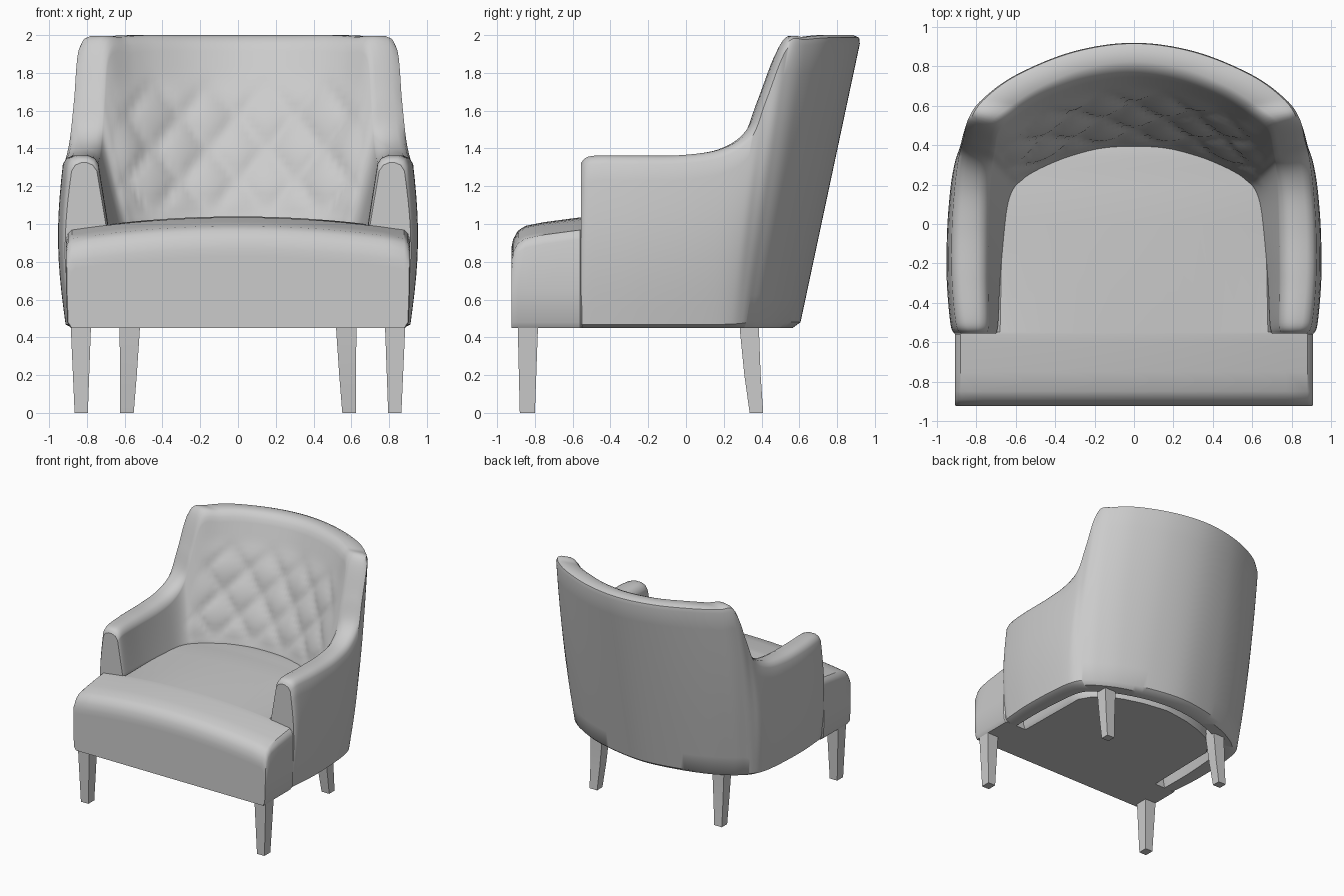
import bpy, bmesh, math
from mathutils import Vector

if "Cube" in bpy.data.objects:
    bpy.data.objects.remove(bpy.data.objects["Cube"])


def loft(name, rings, angle=40):
    """Skin a list of closed rings and cap both ends."""
    bm = bmesh.new()
    rows = [[bm.verts.new(p) for p in ring] for ring in rings]
    n = len(rows[0])
    for a, b in zip(rows, rows[1:]):
        for i in range(n):
            j = (i + 1) % n
            bm.faces.new((a[i], a[j], b[j], b[i]))
    bm.faces.new(rows[0])
    bm.faces.new(rows[-1][::-1])
    bmesh.ops.recalc_face_normals(bm, faces=bm.faces)
    mesh = bpy.data.meshes.new(name)
    bm.to_mesh(mesh)
    bm.free()
    ob = bpy.data.objects.new(name, mesh)
    bpy.context.collection.objects.link(ob)
    bpy.ops.object.select_all(action='DESELECT')
    ob.select_set(True)
    bpy.context.view_layer.objects.active = ob
    if angle:
        bpy.ops.object.shade_smooth_by_angle(angle=math.radians(angle))
    return ob


def spline(rows, steps):
    """Catmull-Rom through rows of numbers."""
    out = []
    for k in range(len(rows) - 1):
        a, b = rows[max(k - 1, 0)], rows[k]
        c, d = rows[k + 1], rows[min(k + 2, len(rows) - 1)]
        for s in range(steps):
            t = s / steps
            out.append([q + 0.5 * t * (r - p + t * (2*p - 5*q + 4*r - w + t * (3*(q - r) + w - p)))
                        for p, q, r, w in zip(a, b, c, d)])
    return out + [list(rows[-1])]


# Arms and back: stations from the arm front to the back centre
# outer bottom xy, outer top xy, inner top xy, inner at seat level xy, height
half = [
    (.885, -.555, .875, -.555, .755, -.555, .70, -.555, 1.325),
    (.895, -.50, .90, -.50, .745, -.50, .69, -.50, 1.36),
    (.91, -.28, .92, -.28, .75, -.28, .68, -.28, 1.362),
    (.905, -.05, .92, -.02, .75, -.02, .66, -.05, 1.365),
    (.89, .13, .905, .20, .745, .18, .64, .10, 1.40),
    (.87, .23, .885, .35, .735, .31, .61, .18, 1.50),
    (.84, .29, .865, .43, .72, .39, .57, .22, 1.70),
    (.80, .33, .84, .54, .69, .50, .53, .25, 1.97),
    (.72, .39, .77, .64, .57, .60, .45, .29, 1.99),
    (.55, .48, .60, .765, .43, .68, .33, .335, 2.0),
    (.30, .56, .31, .885, .23, .75, .17, .375, 2.0),
    (0, .60, 0, .93, 0, .78, 0, .385, 2.0),
]
mirror = [tuple(-v if i in (0, 2, 4, 6) else v for i, v in enumerate(r)) for r in half[-2::-1]]
BASE, SEAT, R = .45, 1.0, .045


def tuft(x, z):
    """Diamond quilting depth on the inside of the back."""
    window = max(0, min(1, (.66 - abs(x)) / .12)) * max(0, min(1, (1.78 - z) / .15, (z - 1.05) / .1))
    a, b = x / .3 + (z - 1.4) / .34, x / .3 - (z - 1.4) / .34
    f = abs(math.sin(math.pi * (a + .5) / 1)) * abs(math.sin(math.pi * (b + .5) / 1))
    return window * (.035 * math.sqrt(f) - .012)


def shell_ring(row):
    ob, ot, it, ib = (Vector(row[i:i + 2]) for i in (0, 2, 4, 6))
    h = row[8]
    across = (it - ot).normalized()

    def outer(z):
        t = (z - BASE) / (h - BASE)
        p = ob.lerp(ot, t)
        p.x *= 1 + .04 * math.sin(math.pi * t)
        return p

    def inner(z):
        return ib.lerp(it, (z - SEAT) / (h - SEAT))

    pts = [(ob + across * .035, BASE)]
    pts += [(outer(z), z) for z in (BASE + (h - R - BASE) * (.02 + .98 * k / 10) for k in range(11))]
    pts += [(outer(h) + across * R * .3, h - R * .3), (outer(h) + across * R, h)]
    pts += [(it - across * R, h), (it - across * R * .3, h - R * .3)]
    for k in range(25):
        z = h - R - (h - R - SEAT) * k / 24
        p = inner(z)
        if p.y > .2:
            p.y -= tuft(p.x, z)
        pts.append((p, z))
    pts += [(ib, .9), (ob.lerp(ib, .55), BASE)]
    return [(p.x, p.y, z) for p, z in pts]


loft("arms_and_back", [shell_ring(r) for r in spline(half + mirror, 8)])

# Seat: sections along y with half width and crown height
seat = [(-.925, .89, .83), (-.925, .905, .87), (-.915, .91, .92), (-.89, .91, .965), (-.85, .91, .99),
        (-.75, .91, 1.01), (-.6, .91, 1.03), (-.56, .91, 1.035), (-.55, .90, 1.035),
        (-.548, .71, 1.035), (0, .70, 1.04), (.1, .70, 1.04), (.2, .64, 1.035), (.28, .55, 1.03),
        (.34, .42, 1.03), (.39, .25, 1.025), (.42, .05, 1.02)]


def seat_ring(y, w, top):
    crown = lambda x: top - .07 * (x / .9) ** 2
    side = crown(w)
    right = [(w - .025, BASE), (w - .006, BASE + .03), (w, .65), (w, side - .045), (w - .01, side - .015)]
    n = 16
    arch = [(x, crown(x)) for x in ((w - .03) * (1 - 2 * k / n) for k in range(n + 1))]
    return [(x, y, z) for x, z in right + arch + [(-x, z) for x, z in right[::-1]]]


loft("seat", [seat_ring(*s) for s in seat], 35)

# Legs: levels of z, centre x, centre y, half width x, half width y
front_leg = [(.47, .832, -.837, .054, .054), (0, .83, -.84, .035, .04)]
back_leg = [(.52, .572, .333, .056, .054), (.42, .574, .337, .053, .05),
            (.2, .58, .352, .044, .043), (0, .588, .373, .036, .036)]
for name, levels in (("front_leg", front_leg), ("back_leg", back_leg)):
    for side, s in (("right", 1), ("left", -1)):
        loft(f"{name}_{side}", [[(s * (x + i * a), y + j * b, z) for i, j in ((-1, -1), (1, -1), (1, 1), (-1, 1))]
                                for z, x, y, a, b in levels], 30)
